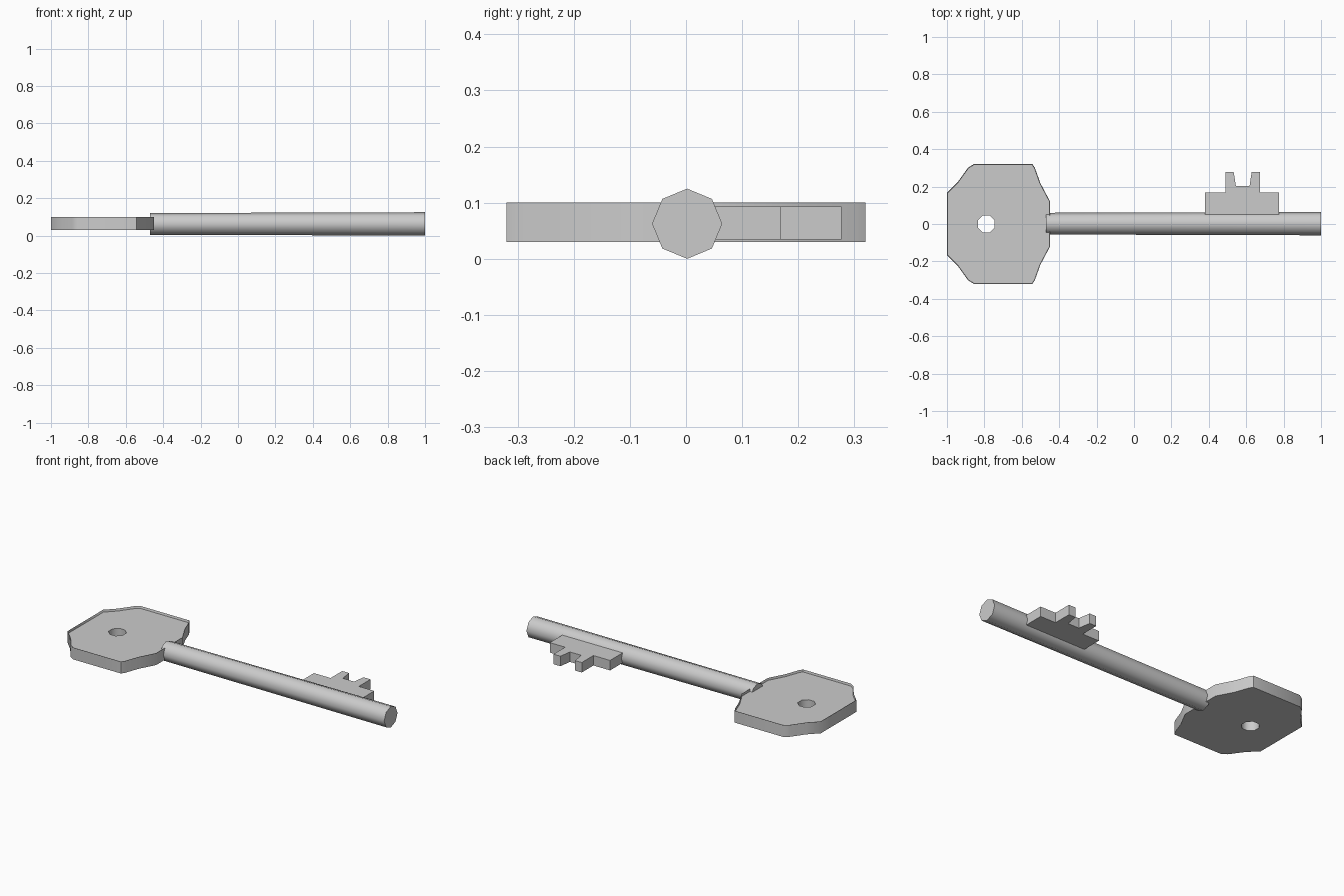
import bpy, bmesh
from math import radians, pi
from mathutils import Matrix

cube = bpy.data.objects.get("Cube")
if cube:
    bpy.data.objects.remove(cube, do_unlink=True)

# One plain metal colour
GREY = (0.6, 0.6, 0.6, 1)
metal = bpy.data.materials.new("grey_metal")
metal.use_nodes = True
metal.diffuse_color = GREY
metal.node_tree.nodes["Principled BSDF"].inputs["Base Color"].default_value = GREY


def finish(name, bm, angle=None):
    bmesh.ops.recalc_face_normals(bm, faces=bm.faces)
    mesh = bpy.data.meshes.new(name)
    bm.to_mesh(mesh)
    bm.free()
    mesh.materials.append(metal)
    obj = bpy.data.objects.new(name, mesh)
    bpy.context.collection.objects.link(obj)
    if angle:
        smooth(obj, angle)
    return obj


def activate(obj):
    bpy.ops.object.select_all(action='DESELECT')
    obj.select_set(True)
    bpy.context.view_layer.objects.active = obj


def smooth(obj, angle):
    activate(obj)
    bpy.ops.object.shade_smooth_by_angle(angle=radians(angle))


def plate(outline, low, high):
    """Extrude a flat outline upward; returns the mesh and its top face."""
    bm = bmesh.new()
    base = bm.faces.new([bm.verts.new((x, y, low)) for x, y in outline])
    new = bmesh.ops.extrude_face_region(bm, geom=[base], use_keep_orig=True)["geom"]
    for v in new:
        if isinstance(v, bmesh.types.BMVert):
            v.co.z = high
    top = next(f for f in new if isinstance(f, bmesh.types.BMFace))
    bmesh.ops.recalc_face_normals(bm, faces=bm.faces)
    return bm, top


def octagon_rod(matrix, r1, r2, depth):
    bm = bmesh.new()
    bmesh.ops.create_cone(bm, cap_ends=True, segments=8, radius1=r1,
                          radius2=r2, depth=depth, matrix=matrix)
    return bm


# Bow: symmetrical outline with a thin raised lip around the top
half = [(-0.45, 0.123), (-0.5, 0.217), (-0.53, 0.3), (-0.543, 0.32),
        (-0.857, 0.32), (-0.888, 0.3), (-0.944, 0.222), (-1, 0.166)]
bm, top = plate(half + [(x, -y) for x, y in reversed(half)], 0.03, 0.1)
bmesh.ops.inset_region(bm, faces=[top], thickness=0.003, use_even_offset=True)
for v in top.verts:
    v.co.z = 0.087
bow = finish("bow", bm)

# Round hole through the bow
spot = Matrix.Translation((-0.79, 0, 0.06)) @ Matrix.Rotation(pi / 8, 4, 'Z')
cutter = finish("hole_cutter", octagon_rod(spot, 0.049, 0.049, 0.3))
cutter.hide_render = True
cut = bow.modifiers.new("hole", 'BOOLEAN')
cut.operation = 'DIFFERENCE'
cut.solver = 'EXACT'
cut.object = cutter
activate(bow)
bpy.ops.object.modifier_apply(modifier=cut.name)
bpy.data.objects.remove(cutter, do_unlink=True)
smooth(bow, 46)

# Shaft: eight-sided rod, slightly thicker at the tip
along_x = Matrix.Translation((0.265, 0.002, 0.0625)) @ Matrix.Rotation(pi / 2, 4, 'Y')
finish("shaft", octagon_rod(along_x, 0.058, 0.0625, 1.47), 50)

# Bit: toothed plate on the back side of the tip
teeth = [(0.38, 0.02), (0.775, 0.02), (0.775, 0.168), (0.674, 0.168),
         (0.674, 0.277), (0.629, 0.277), (0.618, 0.203), (0.545, 0.203),
         (0.533, 0.277), (0.489, 0.277), (0.489, 0.168), (0.38, 0.168)]
bm, top = plate(teeth, 0.034, 0.093)
finish("bit", bm)
